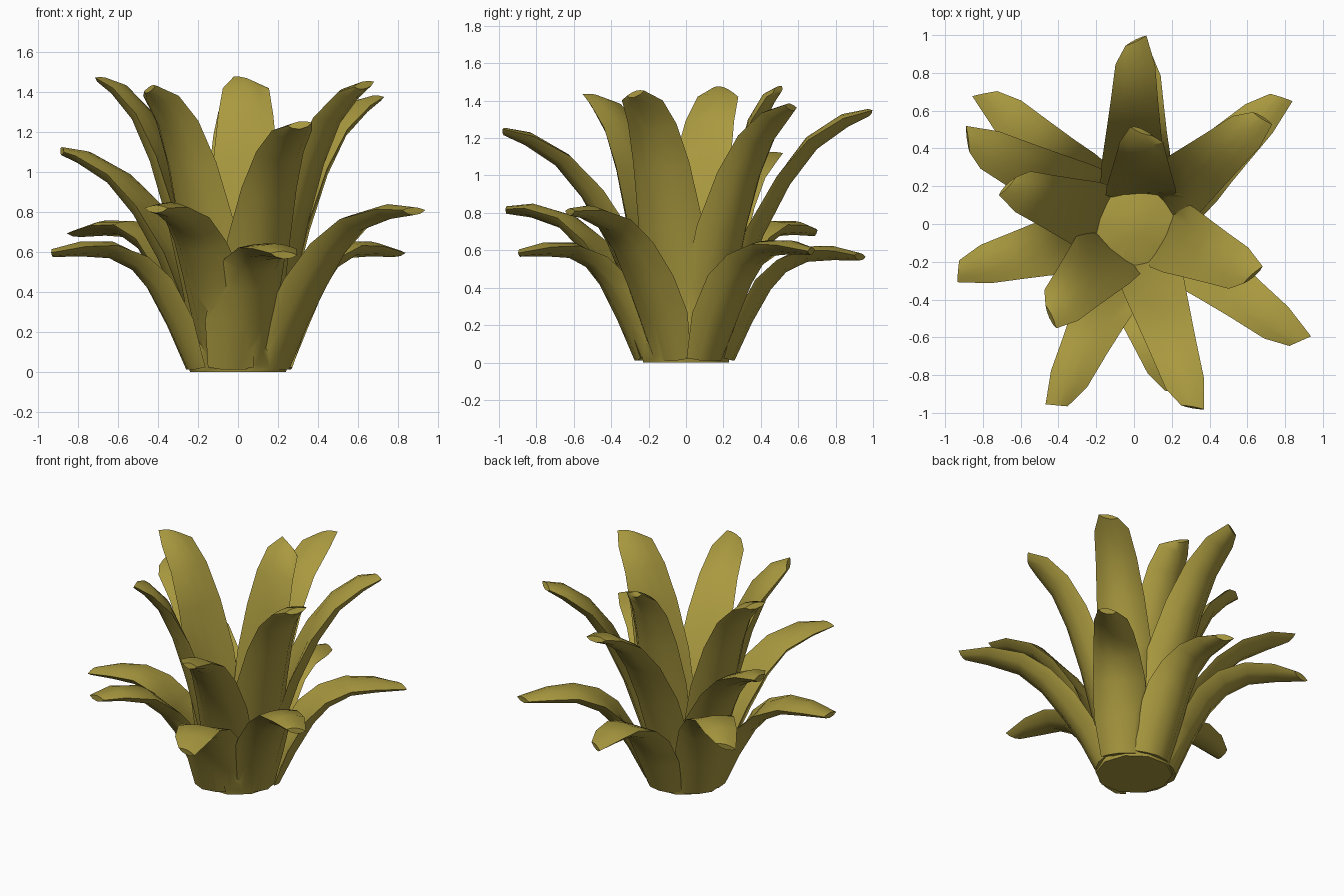
import bpy, bmesh, math
from mathutils import Vector

if "Cube" in bpy.data.objects:
    bpy.data.objects.remove(bpy.data.objects["Cube"])

mat = bpy.data.materials.new("olive gold")
mat.diffuse_color = (0.40, 0.32, 0.05, 1)
mat.use_nodes = True
mat.node_tree.nodes["Principled BSDF"].inputs["Base Color"].default_value = mat.diffuse_color
parts = bpy.data.collections.new("leaves")
bpy.context.scene.collection.children.link(parts)


def finish(bm, name, coll):
    bmesh.ops.recalc_face_normals(bm, faces=bm.faces)
    me = bpy.data.meshes.new(name)
    bm.to_mesh(me)
    bm.free()
    me.materials.append(mat)
    ob = bpy.data.objects.new(name, me)
    coll.objects.link(ob)
    return ob


def loft(bm, rings):
    n = len(rings[0])
    for r0, r1 in zip(rings, rings[1:]):
        for k in range(n):
            bm.faces.new((r0[k], r0[(k + 1) % n], r1[(k + 1) % n], r1[k]))
    bm.faces.new(rings[0])
    bm.faces.new(rings[-1])


# Leaf spines per tier: (outward fraction from root to tip, height fraction)
SPINES = {
    "outer": [(0, 0), (.12, .40), (.26, .74), (.40, .93), (.59, 1.04), (.80, 1.04), (1, 1)],
    "middle": [(0, 0), (.11, .30), (.24, .54), (.40, .77), (.58, .93), (.82, 1.0), (1, 1)],
    "inner": [(0, 0), (.12, .28), (.26, .52), (.44, .73), (.63, .88), (.85, .97), (1, 1)],
}
ROOT = {"outer": .215, "middle": .20, "inner": .14}
WIDTHS = [.27, .34, .33, .29, .25, .21, .11]
CUP = [.01, .03, .03, .02, .01, .005, 0]           # height of the edges
CENTRE = [0, 0, .005, .02, .03, .03, .015]         # height of the upper mid rib
THICK = [.05, .06, .065, .06, .055, .045, .025]    # depth of the underside


def leaf(name, tier, root_deg, tip, wide=1.0, skew=.03):
    """Thick strap leaf, swept from the crown to a blunt slanted tip."""
    a = math.radians(root_deg)
    root = Vector((math.cos(a) * ROOT[tier], math.sin(a) * ROOT[tier], .02))
    span = Vector(tip) - root
    pts = [root + Vector((span.x * f, span.y * f, span.z * h)) for f, h in SPINES[tier]]
    side = Vector((-span.y, span.x, 0)).normalized()
    bm = bmesh.new()
    rings = []
    for i, p in enumerate(pts):
        tan = (pts[min(i + 1, 6)] - pts[max(i - 1, 0)]).normalized()
        up = tan.cross(side).normalized()
        if up.z < 0:
            up = -up                                # towards the inner/upper face
        w, c, m, t = WIDTHS[i] * wide / 2, CUP[i], CENTRE[i], THICK[i]
        sec = [(-1, c), (-.5, .3 * c + .7 * m), (0, m), (.5, .3 * c + .7 * m), (1, c),
               (.6, -.7 * t), (0, -t), (-.6, -.7 * t)]
        slant = skew if i == 6 else 0
        ring = []
        for u, n in sec:
            co = p + side * u * w + up * n + tan * u * slant
            co.z = max(co.z, 0.012)                # keep the root above the ground
            ring.append(bm.verts.new(co))
        rings.append(ring)
    loft(bm, rings)
    finish(bm, name, parts)


# tier, root direction, tip position, width factor, tip slant
LEAVES = [
    ("outer", 84, (.04, .93, .57), 1.0, .03),
    ("outer", 30, (.78, .67, .60), 1.0, -.03),
    ("outer", -92, (.23, -.89, .59), 1.1, .03),
    ("outer", 196, (-.93, -.25, .60), 1.0, .02),
    ("outer", 146, (-.79, .69, .70), 1.0, .04),
    ("middle", -25, (.88, -.62, .81), 1.0, .03),
    ("middle", -104, (-.41, -.96, .82), 1.0, -.02),
    ("inner", 150, (-.88, .45, 1.11), 1.05, -.04),
    ("inner", -72, (.31, -.97, 1.24), 1.0, .03),
    ("inner", 94, (.01, .97, 1.34), 1.0, -.03),
    ("inner", 38, (.68, .56, 1.37), 1.05, -.02),
    ("inner", 175, (-.67, .20, 1.46), 1.1, .03),
    ("inner", 75, (.04, .49, 1.46), 1.1, .03),
    ("inner", -15, (.63, -.27, 1.44), 1.15, .03),
    ("inner", -130, (-.44, -.49, 1.42), 1.15, .03),
]
for n, (tier, deg, tip, wide, skew) in enumerate(LEAVES):
    leaf(f"{tier}_leaf_{n + 1}", tier, deg, tip, wide, skew)

# Solid crown that closes the underside and the heart of the rosette
bm = bmesh.new()
loft(bm, [[bm.verts.new((r * math.cos(k * math.tau / 10), r * math.sin(k * math.tau / 10), z))
           for k in range(10)]
          for r, z in [(.24, 0), (.265, .10), (.25, .26), (.07, .30)]])
plant = finish(bm, "leaf_rosette", bpy.context.scene.collection)

# Fuse leaves and crown into one skin with no hidden inner walls
mod = plant.modifiers.new("fuse", 'BOOLEAN')
mod.operation = 'UNION'
mod.solver = 'EXACT'
mod.operand_type = 'COLLECTION'
mod.collection = parts
bpy.context.view_layer.objects.active = plant
plant.select_set(True)
bpy.ops.object.modifier_apply(modifier=mod.name)
for ob in list(parts.objects):
    bpy.data.objects.remove(ob)
bpy.data.collections.remove(parts)
bpy.ops.object.shade_smooth_by_angle(angle=math.radians(40))
